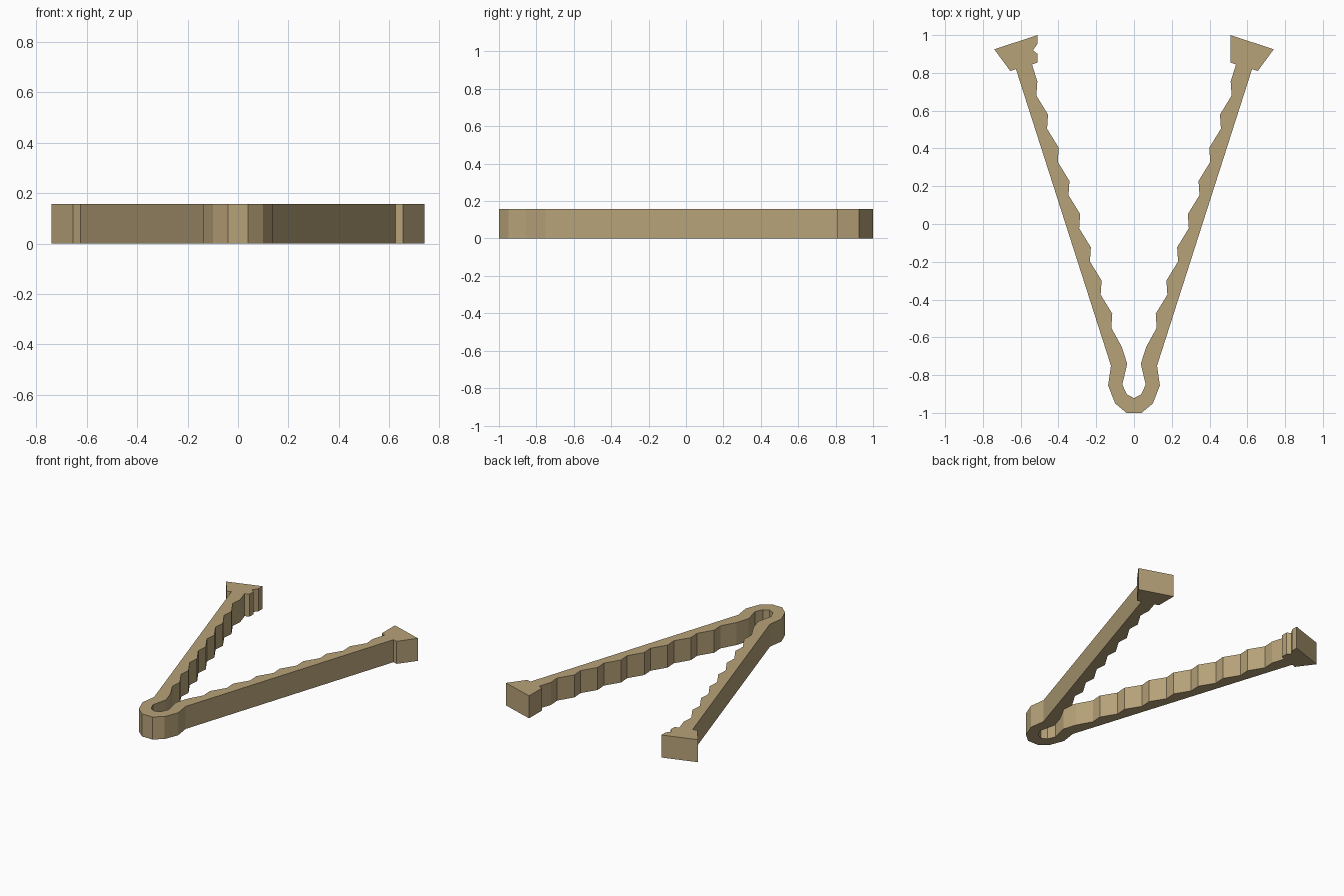
import bpy
import bmesh

cube = bpy.data.objects.get("Cube")
if cube:
    bpy.data.objects.remove(cube, do_unlink=True)

HEIGHT = 0.157

# Single tan material
tan = bpy.data.materials.new("tan")
tan.use_nodes = True
color = (0.47, 0.36, 0.19, 1.0)
tan.diffuse_color = color
tan.node_tree.nodes["Principled BSDF"].inputs["Base Color"].default_value = color

# Outer edge of one side: bend, straight arm, jaw back
outer = [(0.04, -1.0), (0.10, -0.95), (0.137, -0.855), (0.122, -0.75),
         (0.625, 0.82), (0.655, 0.81), (0.74, 0.925), (0.51, 1.0)]

# Inner edge of one side: spring loop, then eight evenly stepped grip ridges
loop = [(0.038, -0.902), (0.062, -0.85), (0.036, -0.74), (0.065, -0.65)]
ridges = []
for i in range(8):
    dx, dy = 0.0567 * i, 0.1757 * i
    ridges += [(0.12 + dx, -0.55 + dy), (0.115 + dx, -0.475 + dy)]
neck = [(0.54, 0.845), (0.51, 0.855)]
inner = loop + ridges + neck

# The left jaw (+x) is plain, the right jaw (-x) has a notch in its bite face
notch = [(0.51, 0.90), (0.535, 0.92), (0.51, 0.955)]


def mirror(points):
    return [(-x, y) for x, y in points]


left_side = outer + inner[::-1]
right_side = mirror(inner + notch + outer[::-1])
profile = left_side + [(0.0, -0.922)] + right_side

# Extrude the closed profile into the clip body
bm = bmesh.new()
base = bm.faces.new([bm.verts.new((x, y, 0.0)) for x, y in profile])
result = bmesh.ops.extrude_face_region(bm, geom=[base], use_keep_orig=True)
top = [v for v in result["geom"] if isinstance(v, bmesh.types.BMVert)]
bmesh.ops.translate(bm, verts=top, vec=(0, 0, HEIGHT))
bmesh.ops.recalc_face_normals(bm, faces=bm.faces[:])

mesh = bpy.data.meshes.new("clip_body")
bm.to_mesh(mesh)
bm.free()
mesh.materials.append(tan)
clip = bpy.data.objects.new("clip_body", mesh)
bpy.context.collection.objects.link(clip)
